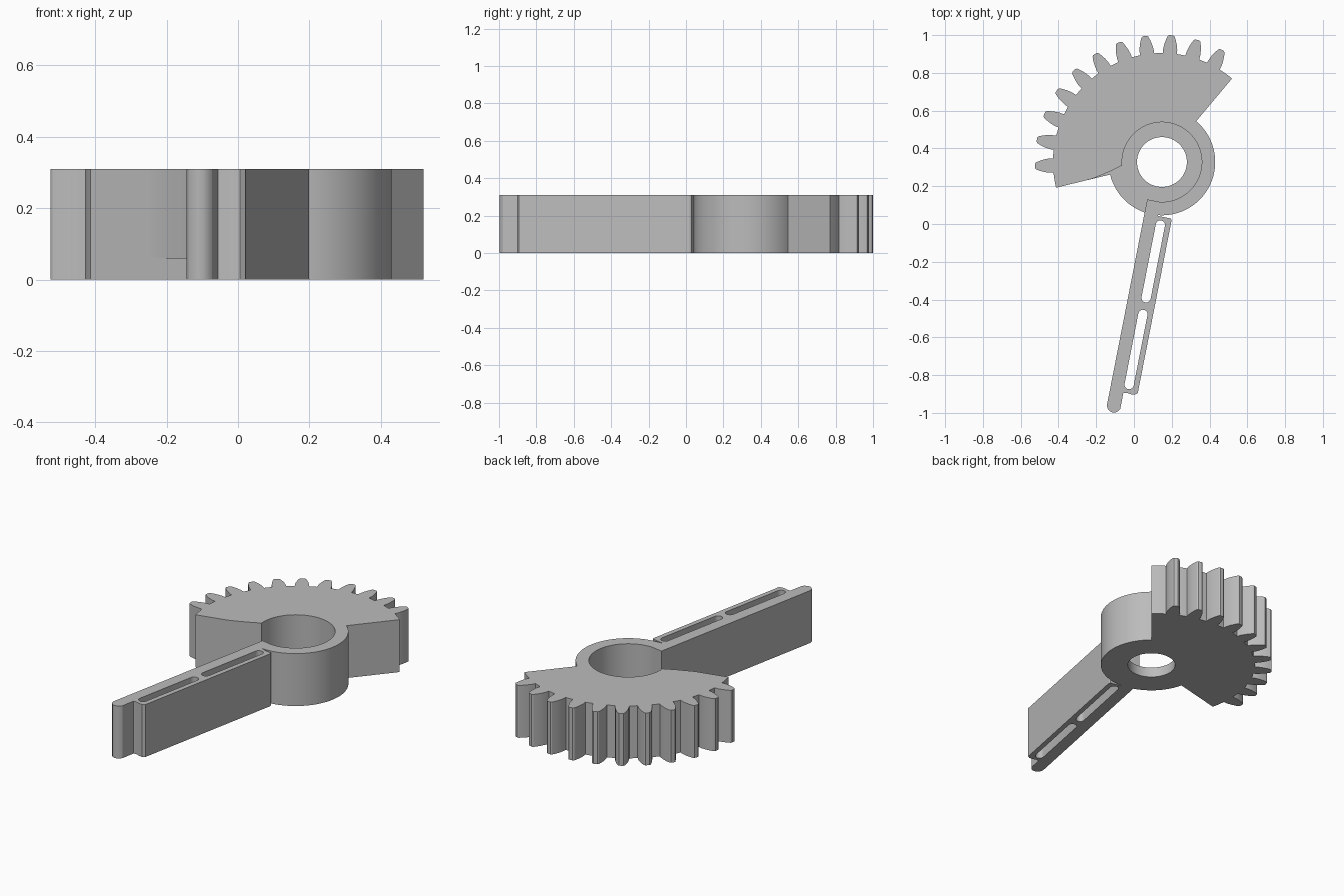
import bpy, bmesh, math
from mathutils import Vector

if "Cube" in bpy.data.objects:
    bpy.data.objects.remove(bpy.data.objects["Cube"])

CX, CY, H, FLOOR = 0.148, 0.328, 0.31, 0.06
ROOT, TIP, HUB = 0.577, 0.673, 0.282

grey = bpy.data.materials.new("plain grey")
grey.diffuse_color = (0.5, 0.5, 0.5, 1)
grey.use_nodes = True
grey.node_tree.nodes["Principled BSDF"].inputs["Base Color"].default_value = grey.diffuse_color


def polar(r, deg):
    a = math.radians(deg)
    return (CX + r * math.cos(a), CY + r * math.sin(a))


def arc(r, a0, a1, n):
    return [polar(r, a0 + (a1 - a0) * i / n) for i in range(n + 1)]


def prism(name, pts, z0, z1):
    """Extrude a counter-clockwise outline from z0 to z1."""
    bm = bmesh.new()
    face = bm.faces.new([bm.verts.new((x, y, z0)) for x, y in pts])
    ext = bmesh.ops.extrude_face_region(bm, geom=[face])
    top = [v for v in ext["geom"] if isinstance(v, bmesh.types.BMVert)]
    bmesh.ops.translate(bm, verts=top, vec=(0, 0, z1 - z0))
    bmesh.ops.recalc_face_normals(bm, faces=bm.faces)
    me = bpy.data.meshes.new(name)
    bm.to_mesh(me)
    bm.free()
    me.materials.append(grey)
    ob = bpy.data.objects.new(name, me)
    bpy.context.collection.objects.link(ob)
    return ob


def cut(ob, cutter):
    """Subtract the cutter, apply, and remove it."""
    bpy.context.view_layer.objects.active = ob
    mod = ob.modifiers.new("cut", 'BOOLEAN')
    mod.operation, mod.solver, mod.object = 'DIFFERENCE', 'EXACT', cutter
    bpy.ops.object.modifier_apply(modifier=mod.name)
    bpy.data.objects.remove(cutter)


def smooth(ob):
    bpy.ops.object.select_all(action='DESELECT')
    ob.select_set(True)
    bpy.context.view_layer.objects.active = ob
    bpy.ops.object.shade_smooth_by_angle(angle=math.radians(25))


# toothed sector and hub: one outline
tooth = [(ROOT, .038), (.60, .0375), (.625, .033), (.65, .0255), (.668, .018), (TIP, .011)]
outline, a = [], 50.0
for k in range(11):
    mid = 61.8 + 12 * k
    flank = [(r, math.degrees(w / r)) for r, w in tooth]
    outline += arc(ROOT, a, mid - flank[0][1], 4)[:-1]
    outline += [polar(r, mid - d) for r, d in flank]
    outline += [polar(r, mid + d) for r, d in reversed(flank)][:-1]
    a = mid + flank[0][1]
outline += arc(ROOT, a, 193.6, 4)
outline += arc(HUB, 193.6, 410, 72)
body = prism("gear_sector_hub", outline, 0, H)

# wide recess above the floor, open on the left between arm and sector
recess = arc(.211, 262, 545, 90)
recess += [(-.13, .277), (-.19, .252), (-.225, .2385), (-.26, .229),
           (-.25, 0), (.1, -.05), polar(.32, 262)]
cut(body, prism("recess_cutter", recess, FLOOR, H + .1))

# shaft hole through the floor
cut(body, prism("hole_cutter", arc(.132, 0, 355, 71), -.1, H + .1))
smooth(body)

# slotted arm, drawn along its own axis: s down the arm, t across it
P0, D, N = Vector((.07, .13)), Vector((-.192, -.981)), Vector((.981, -.192))


def along(pts):
    return [tuple(P0 + D * s + N * t) for s, t in pts]


def slot(s0, s1, t0, t1):
    r = (t1 - t0) / 2
    m, n = (t0 + t1) / 2, 12
    half = [math.pi * i / n for i in range(n + 1)]
    pts = [(s1 - r + r * math.sin(q), m - r * math.cos(q)) for q in half]
    pts += [(s0 + r - r * math.sin(q), m + r * math.cos(q)) for q in half]
    return along(pts)


profile = [(0, 0), (1.112, 0), (1.128, .008), (1.139, .022), (1.143, .037),
           (1.139, .052), (1.128, .066), (1.115, .073), (1.03, .073),
           (1.026, .09), (1.029, .115), (1.027, .135), (1.015, .148),
           (.085, .148), (.075, .142), (.075, .073), (0, .08)]
arm = prism("slotted_arm", along(profile), 0, H)
for s0, s1 in [(.095, .537), (.577, 1.005)]:
    cut(arm, prism("slot_cutter", slot(s0, s1, .07, .119), -.1, H + .1))
smooth(arm)
